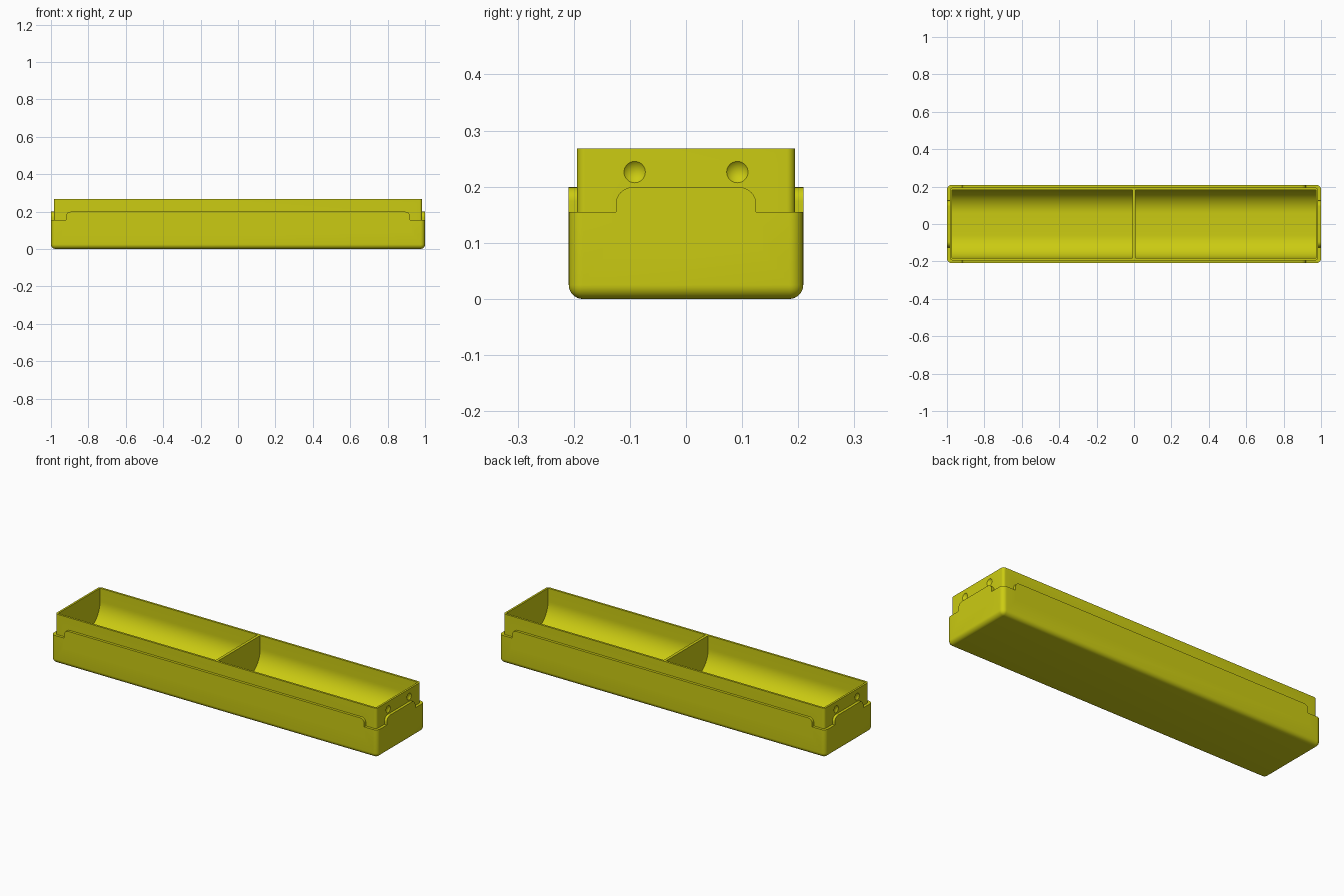
import bpy, bmesh, math
from mathutils import Vector, Matrix

if "Cube" in bpy.data.objects:
    bpy.data.objects.remove(bpy.data.objects["Cube"])

yellow = bpy.data.materials.new("yellow plastic")
yellow.diffuse_color = (0.6, 0.6, 0.006, 1)
yellow.use_nodes = True
yellow.node_tree.nodes["Principled BSDF"].inputs["Base Color"].default_value = yellow.diffuse_color


def make(name, bm):
    bmesh.ops.recalc_face_normals(bm, faces=bm.faces)
    me = bpy.data.meshes.new(name)
    bm.to_mesh(me)
    bm.free()
    me.materials.append(yellow)
    ob = bpy.data.objects.new(name, me)
    bpy.context.collection.objects.link(ob)
    return ob


def box(name, x, y, z0, z1, r, round_bottom):
    """Box centred on x and y with rounded uprights and, if asked, a rounded bottom."""
    bm = bmesh.new()
    m = Matrix.Translation((0, 0, (z0 + z1) / 2)) @ Matrix.Diagonal((2 * x, 2 * y, z1 - z0, 1))
    bmesh.ops.create_cube(bm, size=1, matrix=m)
    edges = []
    for e in bm.edges:
        low = [v.co.z < z1 - 1e-4 for v in e.verts]
        if low[0] != low[1] or (round_bottom and all(low)):
            edges.append(e)
    bmesh.ops.bevel(bm, geom=edges, offset=r, segments=8, profile=0.5, affect='EDGES')
    return make(name, bm)


def rounded_profile(w, z0, z1, r, top):
    """Rectangle outline with its top or bottom pair of corners rounded."""
    cz, s = (z1 - r, 1) if top else (z0 + r, -1)
    arc = [math.pi / 2 * i / 16 for i in range(17)]
    right = [(w - r + r * math.cos(a), cz + s * r * math.sin(a)) for a in arc]
    left = [(-u, z) for u, z in reversed(right)]
    flat = z0 if top else z1
    return [(w, flat)] + right + left + [(-w, flat)]


def extrude(name, outline, a, b, axis):
    """Sweep an outline from a to b along the x or y axis."""
    bm = bmesh.new()
    place = (lambda u, z: (a, u, z)) if axis == 'x' else (lambda u, z: (u, a, z))
    face = bm.faces.new([bm.verts.new(place(u, z)) for u, z in outline])
    new = bmesh.ops.extrude_face_region(bm, geom=[face])['geom']
    d = Vector((b - a, 0, 0)) if axis == 'x' else Vector((0, b - a, 0))
    bmesh.ops.translate(bm, vec=d, verts=[g for g in new if isinstance(g, bmesh.types.BMVert)])
    return make(name, bm)


def combine(target, other, op):
    bpy.context.view_layer.objects.active = target
    mod = target.modifiers.new(op.lower(), 'BOOLEAN')
    mod.operation, mod.solver, mod.object = op, 'EXACT', other
    bpy.ops.object.modifier_apply(modifier=mod.name)
    bpy.data.objects.remove(other)


# rounded outer base, low at its corners
tray = box("divided_tray", 1.0, 0.209, 0, 0.155, 0.025, True)

# raised side and end panels with rounded shoulders
combine(tray, extrude("side_panels", rounded_profile(0.92, 0.1, 0.199, 0.025, True),
                      -0.209, 0.209, 'y'), 'UNION')
combine(tray, extrude("end_panels", rounded_profile(0.125, 0.1, 0.199, 0.03, True),
                      -1.0, 1.0, 'x'), 'UNION')

# upright rim
combine(tray, box("rim", 0.985, 0.1945, 0.04, 0.268, 0.015, False), 'UNION')

# two scooped compartments either side of the divider
for s in (-1, 1):
    scoop = rounded_profile(0.183, 0.07, 0.34, 0.125, False)
    combine(tray, extrude("compartment", scoop, s * 0.008, s * 0.974, 'x'), 'DIFFERENCE')

# shallow round dimples in both ends
for sx in (-1, 1):
    for sy in (-1, 1):
        bm = bmesh.new()
        bmesh.ops.create_uvsphere(bm, u_segments=48, v_segments=32, radius=0.0266,
                                  matrix=Matrix.Translation((sx * 1.0036, sy * 0.0915, 0.226))
                                  @ Matrix.Rotation(math.pi / 2, 4, 'Y'))
        combine(tray, make("dimple", bm), 'DIFFERENCE')

tray.select_set(True)
bpy.context.view_layer.objects.active = tray
bpy.ops.object.shade_smooth_by_angle(angle=math.radians(30))
